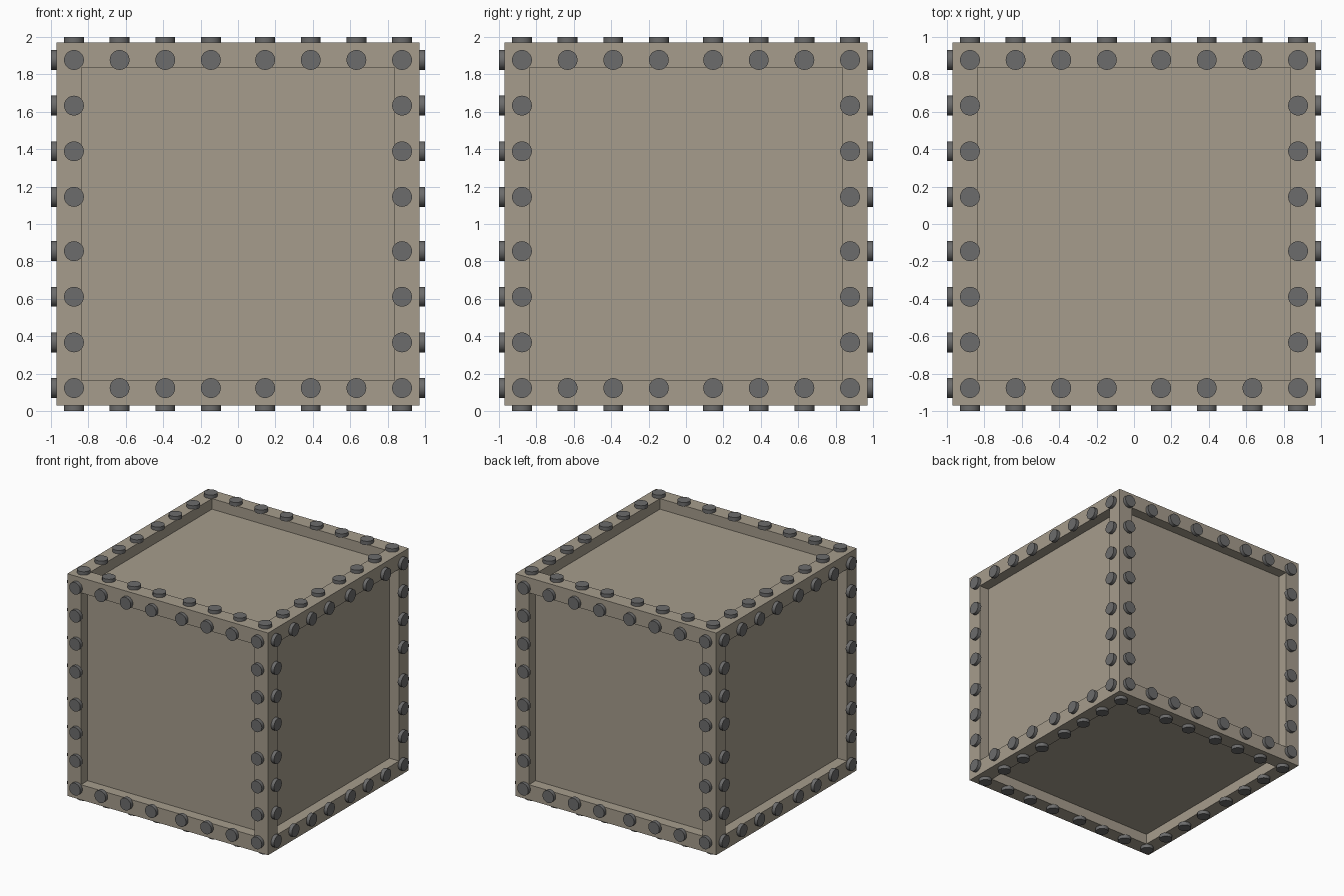
import bpy, bmesh
from mathutils import Matrix, Vector

if "Cube" in bpy.data.objects:
    bpy.data.objects.remove(bpy.data.objects["Cube"])

HALF = 0.97          # half size of the crate body
BORDER = 0.187       # width of the raised frame
DEPTH = 0.092        # how far the panels sit back
CENTRE = Vector((0, 0, 1))


def material(name, colour):
    m = bpy.data.materials.new(name)
    m.diffuse_color = (*colour, 1)
    m.use_nodes = True
    m.node_tree.nodes["Principled BSDF"].inputs["Base Color"].default_value = m.diffuse_color
    return m


def finish(name, bm, mat):
    bmesh.ops.recalc_face_normals(bm, faces=bm.faces)
    mesh = bpy.data.meshes.new(name)
    bm.to_mesh(mesh)
    bm.free()
    mesh.materials.append(mat)
    obj = bpy.data.objects.new(name, mesh)
    obj.location = CENTRE
    bpy.context.collection.objects.link(obj)
    return obj


# Crate body: cube with a recessed square panel on every side
bm = bmesh.new()
bmesh.ops.create_cube(bm, size=2 * HALF)
panels = list(bm.faces)
bmesh.ops.inset_individual(bm, faces=panels, thickness=BORDER)
panels = bmesh.ops.extrude_discrete_faces(bm, faces=panels)["faces"]
bm.normal_update()
for f in panels:
    bmesh.ops.translate(bm, verts=f.verts, vec=-f.normal * DEPTH)
finish("crate_body", bm, material("beige_metal", (0.38, 0.335, 0.265)))

# Bolts: a ring of 28 round heads around the frame of each side
steps = [s * v for s in (-1, 1) for v in (0.145, 0.389, 0.633, 0.877)]
ring = [(x, y) for x in steps for y in steps if max(abs(x), abs(y)) > 0.8]
bottom, top = HALF - 0.004, 1.0
bm = bmesh.new()
for axis in [(s * Vector(v)) for s in (-1, 1) for v in ((1, 0, 0), (0, 1, 0), (0, 0, 1))]:
    turn = axis.to_track_quat('Z', 'Y').to_matrix().to_4x4()
    for x, y in ring:
        place = turn @ Matrix.Translation((x, y, (bottom + top) / 2))
        bmesh.ops.create_cone(bm, cap_ends=True, segments=32, radius1=0.053,
                              radius2=0.053, depth=top - bottom, matrix=place)
bolts = finish("bolts", bm, material("dark_steel", (0.15, 0.15, 0.15)))

# Smooth bolt sides with crisp rims
bpy.context.view_layer.objects.active = bolts
bolts.select_set(True)
bpy.ops.object.shade_smooth_by_angle(angle=0.6)
